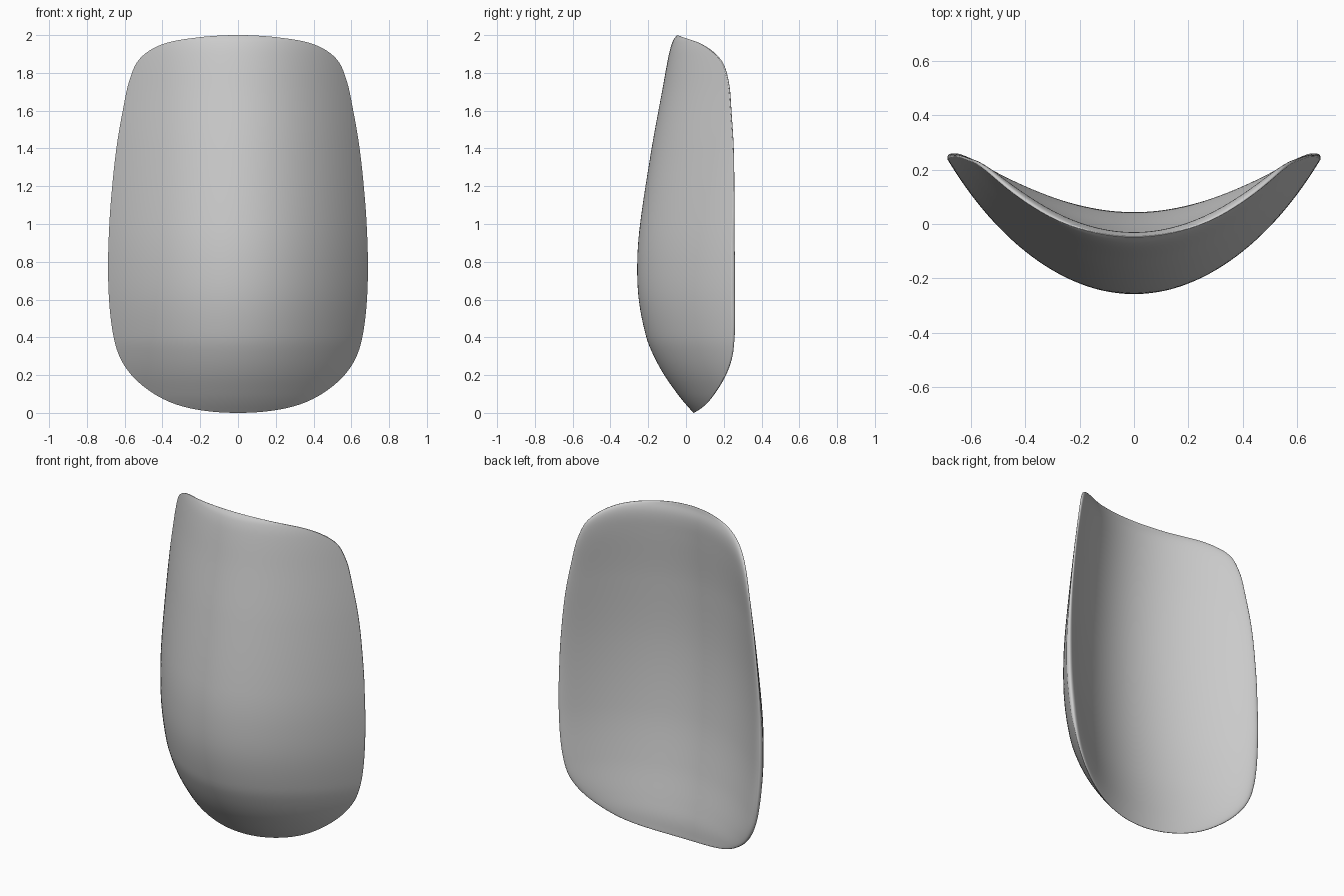
import bpy
import bmesh
import math

default_cube = bpy.data.objects.get("Cube")
if default_cube:
    bpy.data.objects.remove(default_cube, do_unlink=True)

SEGMENTS_PER_SPAN = 6
RINGS = 40
CENTRE_HEIGHT = 1.0


def hermite(start, end, slope_start, slope_end, t):
    """Cubic blend between two values with given end slopes."""
    rise = end - start
    return start + t * (slope_start + t * (3 * rise - 2 * slope_start - slope_end
                                           + t * (slope_start + slope_end - 2 * rise)))


def profile_value(points, height):
    """Smooth depth at a height, through (height, depth) points."""
    last = len(points) - 1
    height = min(max(height, points[0][0]), points[last][0])

    def slope(index):
        before, after = points[max(index - 1, 0)], points[min(index + 1, last)]
        return (after[1] - before[1]) / (after[0] - before[0])

    index = 0
    while index < last - 1 and height > points[index + 1][0]:
        index += 1
    (low, depth_low), (high, depth_high) = points[index], points[index + 1]
    span = high - low
    return hermite(depth_low, depth_high, slope(index) * span,
                   slope(index + 1) * span, (height - low) / span)


def closed_curve(points, steps):
    """Smooth closed loop through the points."""
    count = len(points)
    loop = []
    for index in range(count):
        a, b, c, d = (points[(index + offset) % count] for offset in (-1, 0, 1, 2))
        for step in range(steps):
            t = step / steps
            loop.append(tuple(hermite(b[axis], c[axis], (c[axis] - a[axis]) / 2,
                                      (d[axis] - b[axis]) / 2, t) for axis in (0, 1)))
    return loop


# Half of the outline, from the bottom centre to the top centre
half_outline = [(0, 0), (.19, .013), (.35, .053), (.48, .125), (.58, .22), (.643, .34),
                (.676, .52), (.688, .75), (.681, 1), (.664, 1.22), (.641, 1.42),
                (.61, 1.6), (.575, 1.76), (.52, 1.875), (.4, 1.952), (.21, 1.988), (0, 2)]
mirrored = [(-x, z) for x, z in reversed(half_outline[1:-1])]
outline = closed_curve(half_outline + mirrored, SEGMENTS_PER_SPAN)

# Centre line depth of the outer and the inner face
outer_line = [(0, .04), (.05, -.005), (.1, -.045), (.2, -.115), (.3, -.17), (.4, -.21),
              (.6, -.25), (.8, -.258), (1, -.243), (1.4, -.182), (1.7, -.127),
              (1.9, -.09), (1.97, -.069), (2, -.048)]
inner_line = [(0, .06), (.1, .043), (.2, .022), (.4, -.018), (.7, -.06), (1.1, -.08),
              (1.5, -.065), (1.8, -.037), (1.93, -.026), (2, -.03)]


def outer_depth(x, z):
    return profile_value(outer_line, z) + .97 * x ** 2 + .36 * x ** 6


def inner_depth(x, z, radius):
    # The inner face bends less than the outer one, so the wall thins to a round rim
    outer = outer_depth(x, z)
    hollow = profile_value(inner_line, z) + (.68 + .12 * z) * x ** 2
    thickness = max(hollow - outer, 0)
    return outer + thickness * math.sqrt(max(1 - radius ** 24, 0))


def add_sheet(bm, rim, depth):
    """Fill the rim with concentric rings running in to a middle point."""
    previous = rim
    for ring in range(RINGS - 1, 0, -1):
        radius = math.sin(math.pi / 2 * ring / RINGS)
        current = []
        for x, z in outline:
            px, pz = x * radius, CENTRE_HEIGHT + (z - CENTRE_HEIGHT) * radius
            current.append(bm.verts.new((px, depth(px, pz, radius), pz)))
        for i in range(len(rim)):
            j = (i + 1) % len(rim)
            bm.faces.new((previous[i], previous[j], current[j], current[i]))
        previous = current
    middle = bm.verts.new((0, depth(0, CENTRE_HEIGHT, 0), CENTRE_HEIGHT))
    for i in range(len(rim)):
        bm.faces.new((previous[i], previous[(i + 1) % len(rim)], middle))


# Curved guard plate: outer and inner face sharing one rim
bm = bmesh.new()
rim = [bm.verts.new((x, outer_depth(x, z), z)) for x, z in outline]
add_sheet(bm, rim, lambda x, z, radius: outer_depth(x, z))
add_sheet(bm, rim, inner_depth)
bmesh.ops.recalc_face_normals(bm, faces=bm.faces[:])
mesh = bpy.data.meshes.new("curved_plate")
bm.to_mesh(mesh)
bm.free()
mesh.shade_smooth()
plate = bpy.data.objects.new("curved_plate", mesh)
bpy.context.collection.objects.link(plate)

# Plain grey material
grey = bpy.data.materials.new("plain_grey")
grey.use_nodes = True
colour = (.6, .6, .6, 1)
grey.diffuse_color = colour
grey.node_tree.nodes["Principled BSDF"].inputs["Base Color"].default_value = colour
mesh.materials.append(grey)
